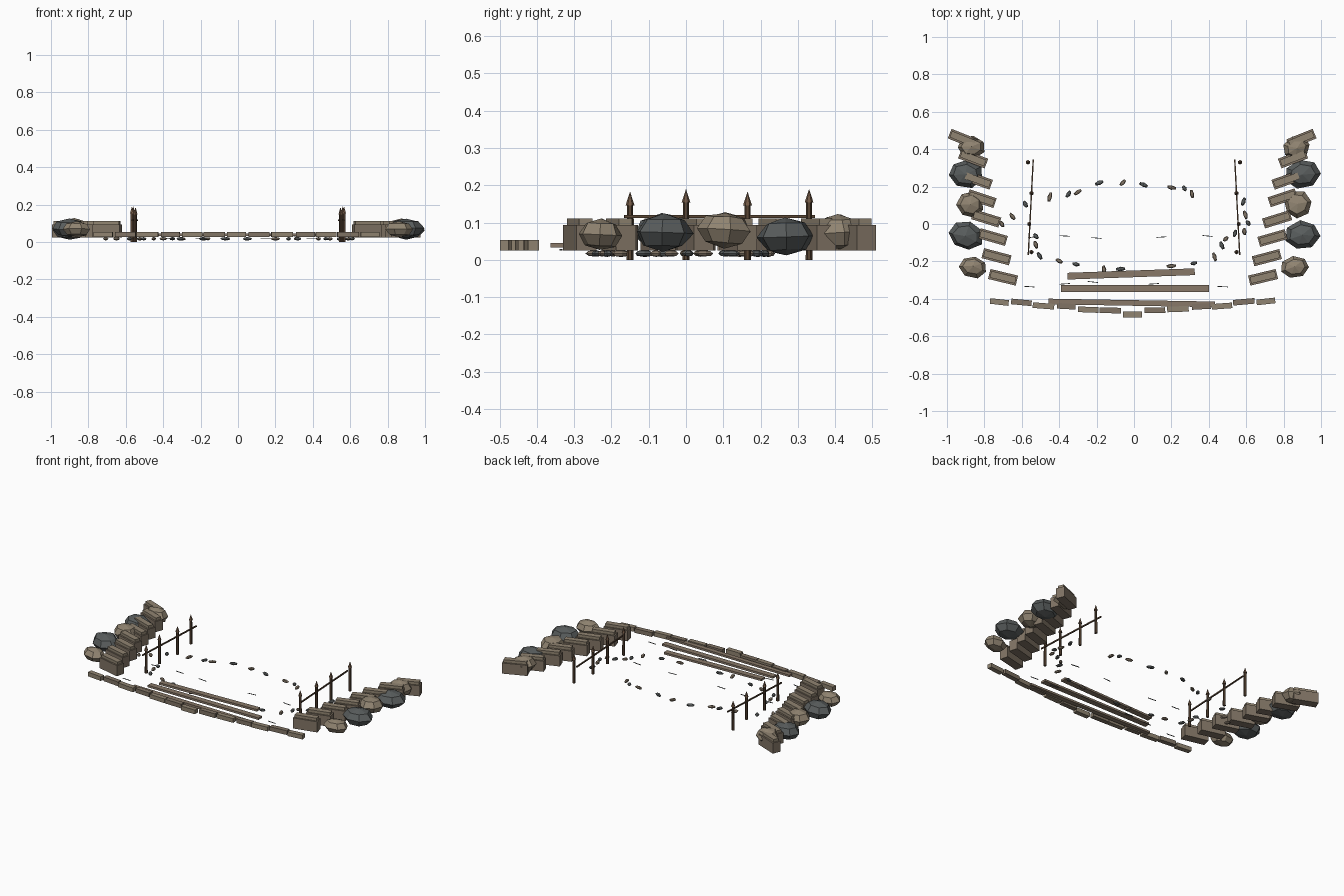
import bpy, bmesh, math, random
from mathutils import Matrix, Vector

if "Cube" in bpy.data.objects:
    bpy.data.objects.remove(bpy.data.objects["Cube"])
random.seed(4)

def mat(name, c):
    m = bpy.data.materials.new(name)
    m.diffuse_color = (*c, 1)
    m.use_nodes = True
    m.node_tree.nodes["Principled BSDF"].inputs["Base Color"].default_value = m.diffuse_color
    return m

TAN = mat("tan_stone", (.28, .23, .165))
BROWN = mat("brown_stone", (.22, .175, .13))
DARK = mat("dark_stone", (.10, .11, .11))
WOOD = mat("wood", (.10, .06, .035))
TIP = mat("post_wood", (.17, .10, .06))
PLANK = mat("plank_wood", (.25, .19, .14))
RIPPLE = mat("ripple", (.12, .13, .13))

def finish(bm, name, m):
    me = bpy.data.meshes.new(name)
    bm.to_mesh(me)
    bm.free()
    me.materials.append(m)
    ob = bpy.data.objects.new(name, me)
    bpy.context.collection.objects.link(ob)
    return ob

def box(name, c, size, rot, m):
    bm = bmesh.new()
    bmesh.ops.create_cube(bm, size=1, matrix=Matrix.Translation(c)
                          @ Matrix.Rotation(math.radians(rot), 4, 'Z') @ Matrix.Diagonal((*size, 1)))
    return finish(bm, name, m)

def rock(name, c, r, rot, m, seg=7, rings=4, jitter=.1, tilt=0):
    bm = bmesh.new()
    bmesh.ops.create_uvsphere(bm, u_segments=seg, v_segments=rings, radius=1)
    for v in bm.verts:
        v.co *= 1 + random.uniform(-jitter, jitter)
    bm.transform(Matrix.Translation(c) @ Matrix.Rotation(math.radians(rot), 4, 'Z')
                 @ Matrix.Rotation(tilt, 4, 'X') @ Matrix.Diagonal((*r, 1)))
    return finish(bm, name, m)

def cone(name, c, r1, r2, h, m, seg=6):
    bm = bmesh.new()
    bmesh.ops.create_cone(bm, cap_ends=True, segments=seg, radius1=r1, radius2=r2,
                          depth=h, matrix=Matrix.Translation(Vector(c) + Vector((0, 0, h / 2))))
    return finish(bm, name, m)

# side walls: two-course stone blocks, fanned backwards
blocks = {-1: [(.915, .455), (.86, .35), (.835, .235), (.815, .135),
               (.79, .03), (.755, -.07), (.735, -.175), (.70, -.285)],
          1: [(.895, .455), (.85, .35), (.815, .235), (.795, .14),
              (.765, .025), (.74, -.075), (.71, -.18), (.69, -.285)]}
for s, row in blocks.items():
    for i, (x, y) in enumerate(row):
        a = s * (22 - 1.2 * i)
        box("wall_block", (s * x, y, .059), (.152, .055, .068), a, BROWN)
        box("wall_cap", (s * x, y, .101), (.138, .036, .02), a, TAN)

# boulders behind the walls
for s in (-1, 1):
    for x, y, z, r, m in [(.87, .41, .075, (.075, .06, .048), TAN), (.90, .267, .062, (.095, .075, .05), DARK),
                          (.875, .105, .08, (.075, .073, .048), TAN), (.90, -.06, .073, (.095, .078, .05), DARK),
                          (.86, -.23, .067, (.078, .058, .042), TAN)]:
        rock("boulder", (s * x, y, z), r, s * random.uniform(5, 25), m, jitter=.06, tilt=random.uniform(-.12, .12))

# railings: pointed posts and one thin rail per side
for s in (-1, 1):
    for x, y, h in [(.567, .33, .19), (.547, .165, .183), (.56, 0, .19), (.549, -.15, .183)]:
        cone("post", (s * x, y, 0), .009, .008, h - .035, WOOD)
        cone("post_tip", (s * x, y, h - .037), .012, 0, .037, TIP)
    box("rail", (s * .552, .09, .116), (.007, .512, .008), -3 if s < 0 else 3, WOOD)

# wooden steps
box("plank", (-.015, -.267, .039), (.68, .036, .013), 2, PLANK)
box("plank", (.005, -.345, .039), (.79, .036, .013), 0, PLANK)
box("plank", (-.012, -.422, .039), (.89, .03, .013), -1, PLANK)

# curved front curb
curb = [(-.72, -.417), (-.602, -.419), (-.484, -.438), (-.362, -.44), (-.244, -.458), (-.128, -.462), (-.008, -.484),
        (.112, -.461), (.235, -.455), (.36, -.441), (.47, -.439), (.587, -.416), (.705, -.414)]
for i, (x, y) in enumerate(curb):
    box("curb_stone", (x, y, .039), ((.1, .11, .115)[i % 3], .03, .027), x * 9, (TAN, BROWN)[i % 2])

# pebble ring around the pool
ring = [(-.65, .04), (-.58, .105), (-.45, .144), (-.35, .16), (-.30, .17), (-.185, .22), (-.06, .22), (.05, .21),
        (.2, .195), (.27, .19), (.31, .16), (.585, .12), (.595, .05), (.61, .005), (.59, -.04), (.54, -.05),
        (.49, -.08), (.47, -.115), (.43, -.175), (.32, -.21), (.2, -.225), (-.07, -.24), (-.16, -.245),
        (-.31, -.215), (-.4, -.197), (-.505, -.17), (-.525, -.11), (-.525, -.065), (-.707, 0)]
for i, (x, y) in enumerate(ring):
    a = math.degrees(math.atan2(y, x)) + 90 + random.uniform(-45, 45)
    rock("pebble", (x, y, .017), (random.uniform(.018, .028), .012, .009), a, (BROWN, DARK)[i % 2], 6, 4)

# thin ripple strokes
for x, y, z, a in [(-.54, -.07, .02, 8), (-.37, -.064, .02, -3), (-.2, -.075, .02, -5), (.147, -.07, .02, 4),
                   (.393, -.064, .02, -6), (-.56, -.335, .027, -4), (-.37, -.32, .027, 4), (-.22, -.31, .027, -6),
                   (.105, -.32, .027, 4), (.325, -.335, .027, -5), (.475, -.335, .027, -3)]:
    box("ripple", (x, y, z), (.055, .004, .003), a, RIPPLE)
